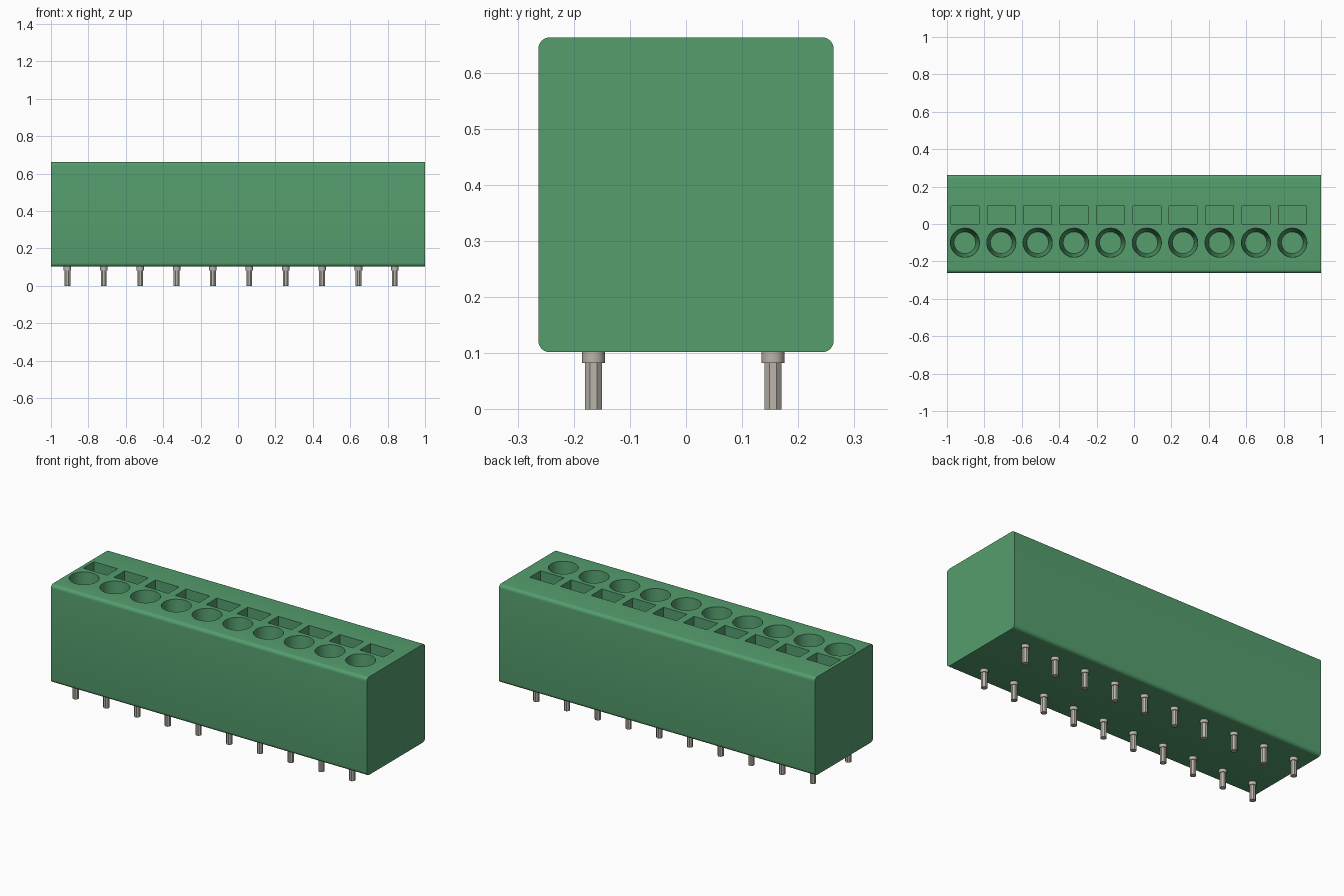
import bpy, bmesh, math
from mathutils import Matrix

cube = bpy.data.objects.get("Cube")
if cube:
    bpy.data.objects.remove(cube, do_unlink=True)

COUNT, PITCH = 10, 0.1945
BOTTOM, TOP, HALF_DEPTH = 0.102, 0.663, 0.263


def material(name, rgb):
    m = bpy.data.materials.new(name)
    m.use_nodes = True
    m.diffuse_color = (*rgb, 1)
    m.node_tree.nodes["Principled BSDF"].inputs["Base Color"].default_value = (*rgb, 1)
    return m


green = material("green_plastic", (0.09, 0.34, 0.155))
metal = material("pin_metal", (0.49, 0.46, 0.41))


def finish(name, bm, mat):
    bmesh.ops.recalc_face_normals(bm, faces=bm.faces)
    me = bpy.data.meshes.new(name)
    bm.to_mesh(me)
    bm.free()
    me.materials.append(mat)
    ob = bpy.data.objects.new(name, me)
    bpy.context.collection.objects.link(ob)
    return ob


def smooth(ob):
    bpy.ops.object.select_all(action="DESELECT")
    ob.select_set(True)
    bpy.context.view_layer.objects.active = ob
    bpy.ops.object.shade_smooth_by_angle(angle=math.radians(35))


def box(bm, center, size):
    bmesh.ops.create_cube(bm, size=1, matrix=Matrix.Translation(center) @ Matrix.Diagonal((*size, 1)))


def cone(bm, x, y, z0, z1, r0, r1, sides):
    mat = Matrix.Translation((x, y, (z0 + z1) / 2)) @ Matrix.Rotation(math.pi / sides, 4, "Z")
    bmesh.ops.create_cone(bm, cap_ends=True, segments=sides, radius1=r0, radius2=r1,
                          depth=z1 - z0, matrix=mat)


# Housing: long block with its lengthwise edges rounded
bm = bmesh.new()
box(bm, (0, 0, (BOTTOM + TOP) / 2), (2, 2 * HALF_DEPTH, TOP - BOTTOM))
long_edges = [e for e in bm.edges if abs(e.verts[0].co.x - e.verts[1].co.x) > 1]
bmesh.ops.bevel(bm, geom=long_edges, offset=0.02, segments=6, profile=0.5, affect="EDGES")
housing = finish("housing", bm, green)

# Tapered wire holes and rectangular release slots sunk into the top
bm = bmesh.new()
lift, sink = 0.02, 0.3
taper = (0.078 - 0.058) / sink
for i in range(COUNT):
    x = -0.904 + i * PITCH
    cone(bm, x, -0.1, TOP - sink, TOP + lift, 0.058, 0.078 + taper * lift, 40)
    box(bm, (x, 0.048, TOP - (sink - lift) / 2), (0.15, 0.096, sink + lift))
cutter = finish("hole_cutter", bm, green)
cutter.hide_render = True
mod = housing.modifiers.new("holes", "BOOLEAN")
mod.object, mod.operation, mod.solver = cutter, "DIFFERENCE", "EXACT"
bpy.context.view_layer.objects.active = housing
bpy.ops.object.modifier_apply(modifier=mod.name)
bpy.data.objects.remove(cutter, do_unlink=True)
smooth(housing)

# Two rows of pins: round collar over an eight-sided shaft
for row, y in (("front", -0.165), ("back", 0.155)):
    collars, shafts = bmesh.new(), bmesh.new()
    for i in range(COUNT):
        x = -0.912 + i * PITCH
        cone(collars, x, y, 0.083, BOTTOM + 0.002, 0.0205, 0.0205, 24)
        cone(shafts, x, y, 0, 0.084, 0.0167, 0.0167, 8)
    smooth(finish(row + "_pin_collars", collars, metal))
    finish(row + "_pin_shafts", shafts, metal)
